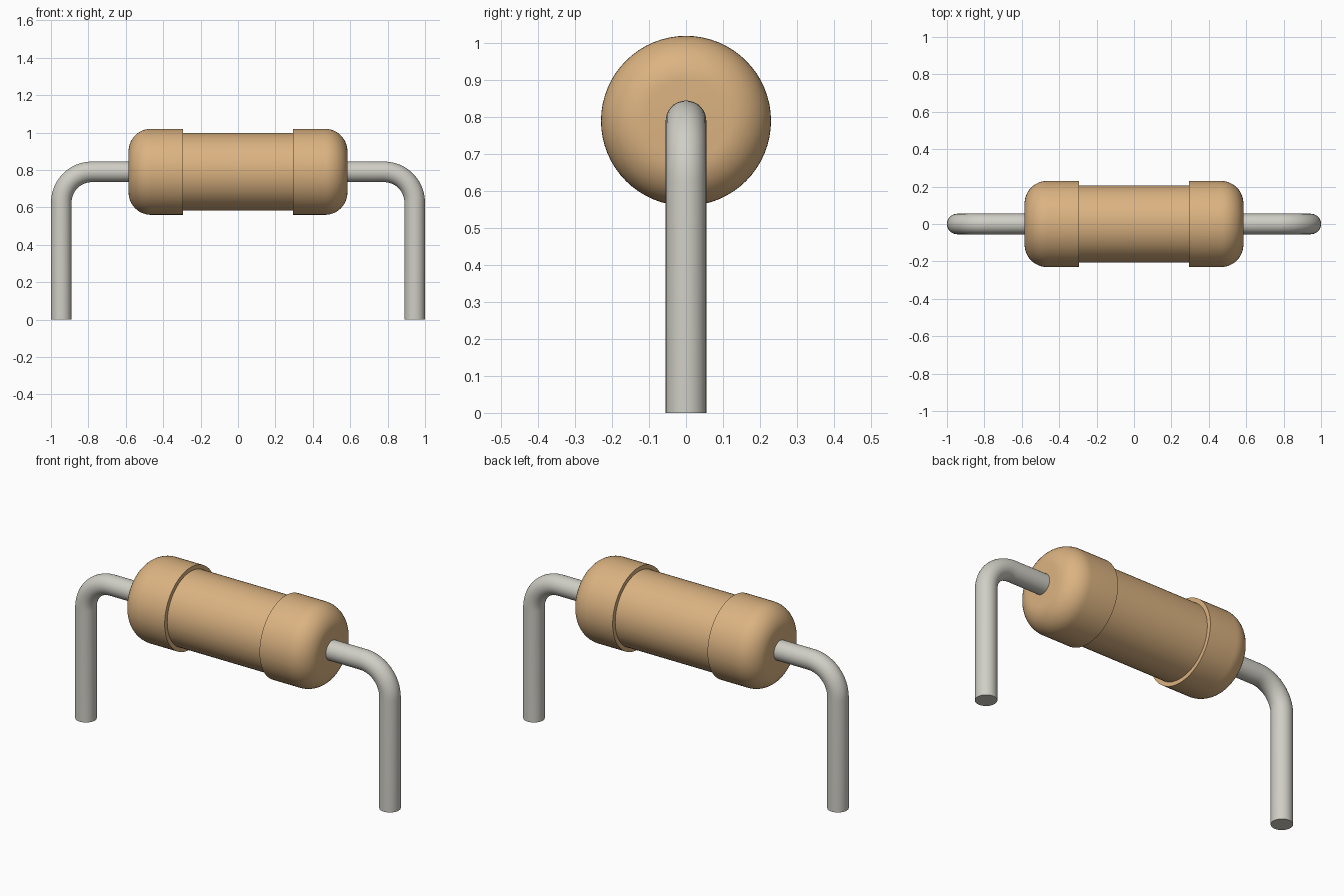
import bpy, bmesh, math
from mathutils import Vector

if "Cube" in bpy.data.objects:
    bpy.data.objects.remove(bpy.data.objects["Cube"])

AXIS_Z = 0.79


def material(name, rgb):
    m = bpy.data.materials.new(name)
    m.diffuse_color = (*rgb, 1)
    m.use_nodes = True
    m.node_tree.nodes["Principled BSDF"].inputs["Base Color"].default_value = m.diffuse_color
    return m


tan = material("tan_coating", (0.71, 0.45, 0.22))
metal = material("grey_metal", (0.63, 0.62, 0.56))


def sweep(name, path, radii, segments, mat):
    """Closed round tube along a path in the XZ plane, one radius per point."""
    bm = bmesh.new()
    rings = []
    n = len(path)
    for i, p in enumerate(path):
        a = path[i] - path[i - 1] if i else None
        b = path[i + 1] - path[i] if i < n - 1 else None
        t = ((a.normalized() if a else Vector()) + (b.normalized() if b else Vector())).normalized()
        side = Vector((0, 1, 0))
        up = t.cross(side)
        rings.append([bm.verts.new(p + radii[i] * (math.cos(u) * side + math.sin(u) * up))
                      for u in (math.tau * k / segments for k in range(segments))])
    for r, s in zip(rings, rings[1:]):
        for k in range(segments):
            j = (k + 1) % segments
            bm.faces.new((r[k], r[j], s[j], s[k]))
    bm.faces.new(rings[0])
    bm.faces.new(rings[-1])
    bmesh.ops.recalc_face_normals(bm, faces=bm.faces)
    mesh = bpy.data.meshes.new(name)
    bm.to_mesh(mesh)
    bm.free()
    mesh.materials.append(mat)
    obj = bpy.data.objects.new(name, mesh)
    bpy.context.collection.objects.link(obj)
    bpy.ops.object.select_all(action='DESELECT')
    obj.select_set(True)
    bpy.context.view_layer.objects.active = obj
    bpy.ops.object.shade_smooth_by_angle(angle=math.radians(30))
    return obj


# Central barrel
sweep("barrel", [Vector((-0.3, 0, AXIS_Z)), Vector((0.3, 0, AXIS_Z))], [0.207] * 2, 64, tan)

CAP_R, CAP_END, FILLET = 0.23, 0.585, 0.12
LEAD_R, LEAD_X, BEND = 0.055, 0.945, 0.165
arc = [math.pi / 2 * i / 12 for i in range(13)]

for label, s in (("left", -1), ("right", 1)):
    # End cap with a rounded outer edge
    profile = [(0.295, CAP_R)] + [(CAP_END - FILLET + FILLET * math.sin(a),
                                   CAP_R - FILLET + FILLET * math.cos(a)) for a in arc]
    sweep(label + "_end_cap", [Vector((s * x, 0, AXIS_Z)) for x, _ in profile],
          [r for _, r in profile], 64, tan)

    # Bent wire lead down to the ground
    cx, cz = LEAD_X - BEND, AXIS_Z - BEND
    path = [(0.55, AXIS_Z)] + [(cx + BEND * math.sin(a), cz + BEND * math.cos(a)) for a in arc]
    path.append((LEAD_X, 0))
    sweep(label + "_lead", [Vector((s * x, 0, z)) for x, z in path],
          [LEAD_R] * len(path), 32, metal)
